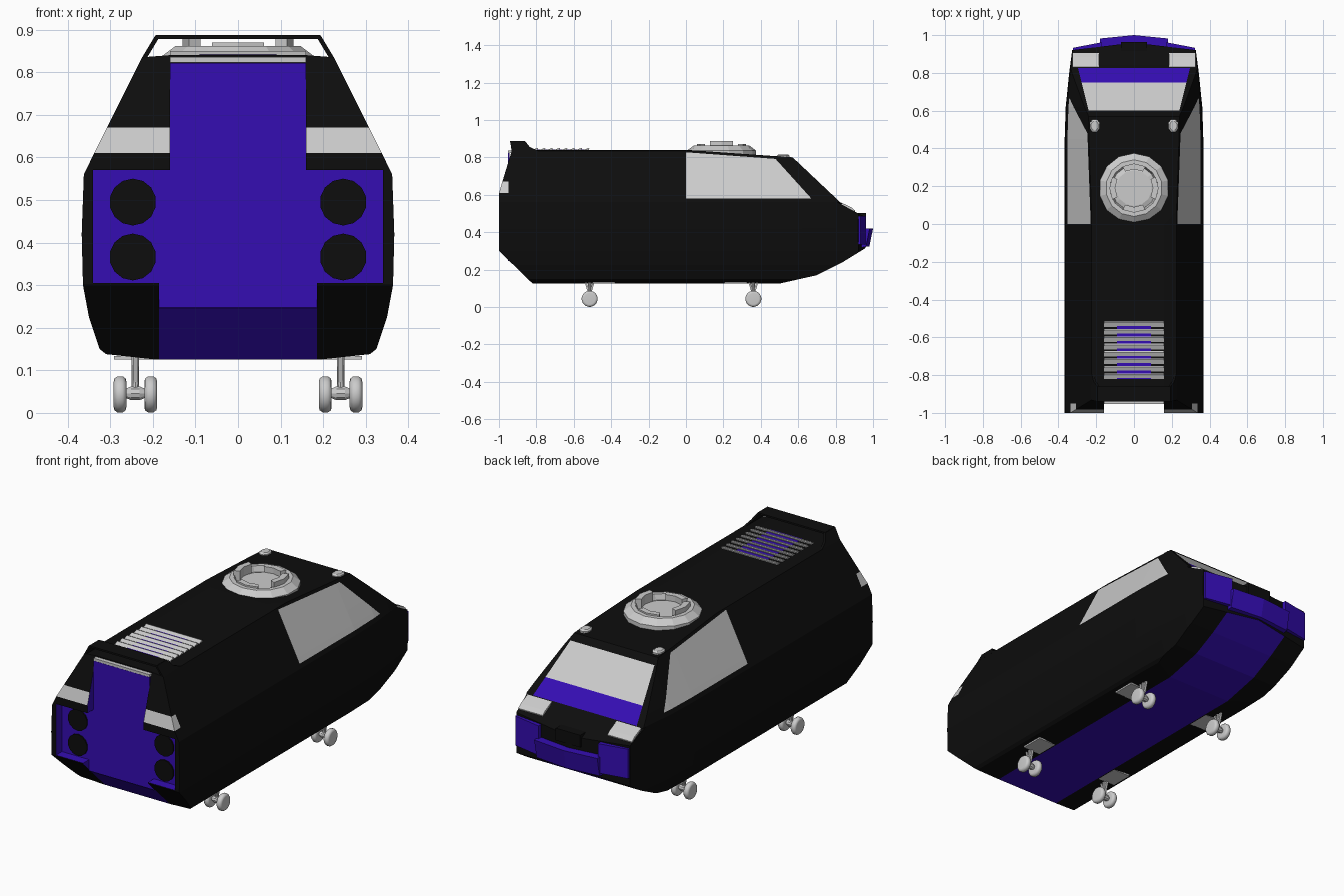
import bpy, bmesh, math
from mathutils import Vector

if "Cube" in bpy.data.objects:
    bpy.data.objects.remove(bpy.data.objects["Cube"])


def material(name, rgb):
    m = bpy.data.materials.new(name)
    m.diffuse_color = (*rgb, 1)
    m.use_nodes = True
    m.node_tree.nodes["Principled BSDF"].inputs["Base Color"].default_value = m.diffuse_color
    return m


BLACK = material("black paint", (0.004, 0.004, 0.004))
PURPLE = material("purple paint", (0.035, 0.004, 0.45))
GREY = material("light grey", (0.6, 0.6, 0.6))
MATS = [BLACK, PURPLE, GREY]


def finish(name, bm, mats):
    bmesh.ops.recalc_face_normals(bm, faces=bm.faces)
    me = bpy.data.meshes.new(name)
    bm.to_mesh(me)
    bm.free()
    for m in mats:
        me.materials.append(m)
    ob = bpy.data.objects.new(name, me)
    bpy.context.collection.objects.link(ob)
    return ob


def prism(name, pts, lo, hi, mat, axis):
    """Extrude a 2D outline along an axis (0 = x, 1 = y, 2 = z)."""
    bm = bmesh.new()
    rings = []
    for d in (lo, hi):
        ring = []
        for a, b in pts:
            c = [a, b]
            c.insert(axis, d)
            ring.append(bm.verts.new(c))
        rings.append(ring)
        bm.faces.new(ring)
    n = len(pts)
    for i in range(n):
        j = (i + 1) % n
        bm.faces.new((rings[0][i], rings[0][j], rings[1][j], rings[1][i]))
    return finish(name, bm, [mat])


def box(name, x, y, z, mat):
    return prism(name, [(x[0], y[0]), (x[1], y[0]), (x[1], y[1]), (x[0], y[1])], z[0], z[1], mat, 2)


def lathe(name, profile, n, loc, mat, rot=(0, 0, 0)):
    """Revolve a closed (radius, height) profile around z."""
    bm = bmesh.new()
    rings = [[bm.verts.new((r * math.cos(t), r * math.sin(t), h)) for r, h in profile]
             for t in (2 * math.pi * (i + 0.5) / n for i in range(n))]
    k = len(profile)
    for i in range(n):
        for j in range(k):
            a, b = rings[i], rings[(i + 1) % n]
            bm.faces.new((a[j], b[j], b[(j + 1) % k], a[(j + 1) % k]))
    bmesh.ops.remove_doubles(bm, verts=bm.verts, dist=1e-5)
    ob = finish(name, bm, [mat])
    ob.location, ob.rotation_euler = loc, rot
    return ob


def hull(name, half, stations, cuts, splits, rule):
    """Loft a mirrored section along y, trim it with planes, then colour faces by rule."""
    sec = half + [(-x, z) for x, z in reversed(half)]
    bm = bmesh.new()
    rings = [[bm.verts.new((x * s, y, z)) for x, z in sec] for y, s in stations]
    for a, b in zip(rings, rings[1:]):
        for i in range(len(sec)):
            j = (i + 1) % len(sec)
            bm.faces.new((a[i], a[j], b[j], b[i]))
    bm.faces.new(rings[0])
    bm.faces.new(rings[-1])
    for co, no in cuts:
        r = bmesh.ops.bisect_plane(bm, geom=bm.verts[:] + bm.edges[:] + bm.faces[:], dist=1e-5,
                                   plane_co=co, plane_no=no, clear_outer=True)
        edges = [e for e in r["geom_cut"] if isinstance(e, bmesh.types.BMEdge)]
        bmesh.ops.edgeloop_fill(bm, edges=[e for e in edges if e.is_boundary])
    for co, no in splits:
        bmesh.ops.bisect_plane(bm, geom=bm.verts[:] + bm.edges[:] + bm.faces[:], dist=1e-5,
                               plane_co=co, plane_no=no)
    bmesh.ops.recalc_face_normals(bm, faces=bm.faces)
    for f in bm.faces:
        f.material_index = rule(f.calc_center_median(), f.normal)
    return finish(name, bm, MATS)


def slope(p, q):
    """Plane through two (y, z) points, normal to the left of p->q."""
    return (0, p[0], p[1]), Vector((0, -(q[1] - p[1]), q[0] - p[0])).normalized()


STATIONS = [(-1, 1), (0.45, 1), (0.62, 0.985), (0.8, 0.935), (0.98, 0.87)]

# Lower hull with purple belly strip
lower = hull(
    "lower_hull",
    [(0.19, 0.125), (0.31, 0.138), (0.325, 0.15), (0.35, 0.225), (0.364, 0.3), (0.367, 0.42), (0.362, 0.56)],
    STATIONS,
    [slope((-0.82, 0.125), (-1, 0.3)), slope((0.7, 0.17), (0.5, 0.125)), slope((0.83, 0.235), (0.7, 0.17)),
     slope((0.96, 0.315), (0.83, 0.235)), slope((0.79, 0.57), (0.95, 0.485)),
     ((0, 0.96, 0), (0.12, 1, 0)), ((0, 0.96, 0), (-0.12, 1, 0))],
    [((s * 0.185, 0, 0), (1, 0, 0)) for s in (1, -1)],
    lambda c, n: 1 if n.z < -0.3 and abs(c.x) < 0.185 else 0)


# Cabin with windows, windscreen and rear lamps
WIN = slope((0.48, 0.79), (0.67, 0.58))
TOP = slope((0, 0.827), (0.57, 0.785))


def cabin_colour(c, n):
    if c.y < -0.95 and 0.61 < c.z < 0.67 and abs(c.x) > 0.16:
        return 2
    if n.y > 0.4 and c.z < 0.79:
        if abs(c.x) < 0.24 + (c.y - 0.6) * 0.25 and 0.6 < c.y < 0.825:
            return 2 if c.y < 0.75 else 1
    if abs(n.x) > 0.4 and c.y > 0 and c.z > 0.58:
        if all((c - Vector(co)).dot(no) < 0 for co, no in (WIN, TOP)):
            return 2
    return 0


cabin = hull(
    "cabin",
    [(0.34, 0.54), (0.362, 0.56), (0.34, 0.605), (0.225, 0.835), (0.16, 0.84)], STATIONS,
    [slope((-1, 0.61), (-0.93, 0.84)), slope((0, 0.84), (0.57, 0.8)), slope((0.57, 0.8), (0.835, 0.55))],
    [WIN, TOP, ((0, 0, 0), (0, 1, 0)), ((0, 0, 0.58), (0, 0, 1)), ((0, 0, 0.61), (0, 0, 1)),
     ((0, 0, 0.67), (0, 0, 1)), ((0, -0.95, 0), (0, 1, 0)), ((0, 0.6, 0), (0, 1, 0)),
     ((0, 0.75, 0), (0, 1, 0)), ((0, 0.825, 0), (0, 1, 0)),
     ((0.24, 0.6, 0), (1, -0.25, 0)), ((-0.24, 0.6, 0), (-1, -0.25, 0)),
     ((0.16, 0, 0), (1, 0, 0)), ((-0.16, 0, 0), (1, 0, 0))],
    cabin_colour)

# Recessed tail: cutters and purple panels
for part, x, z0, z1, p1 in (("wide", 0.34, 0.305, 0.57, 0.57), ("upper", 0.16, 0.5, 0.95, 0.822),
                            ("lower", 0.185, 0.2, 0.4, 0.32)):
    cutter = box(part + "_tail_cutter", (-x, x), (-1.1, -0.945), (z0, z1), PURPLE)
    cutter.hide_render = True
    cutter.hide_viewport = True
    cutter.display_type = "WIRE"
    for body in (lower, cabin):
        mod = body.modifiers.new(part + "_recess", "BOOLEAN")
        mod.operation, mod.solver, mod.object = "DIFFERENCE", "EXACT", cutter
    bottom = 0.247 if part == "lower" else z0
    box(part + "_tail_panel", (-x, x), (-0.951, -0.943), (bottom, p1), PURPLE)
box("tail_top_trim", (-0.16, 0.16), (-0.952, -0.93), (0.823, 0.836), GREY)

# Exhaust ports
for x in (-0.247, 0.247):
    for z in (0.366, 0.495):
        lathe("exhaust_port", [(0, 0), (0.055, 0), (0.055, 0.008), (0, 0.008)], 14,
              (x, -0.95, z), BLACK, (math.pi / 2, 0, 0))

# Rear spoiler hoop: side fins and bridging plate
for s in (1, -1):
    fin = [(-0.932, 0.83), (-0.94, 0.886), (-0.86, 0.886), (-0.835, 0.855), (-0.79, 0.835)]
    ob = prism("spoiler_fin", fin, -0.006, 0.006, BLACK, 0)
    for v in ob.data.vertices:
        v.co.x += s * (0.222 - (v.co.z - 0.83) * 0.6)
box("spoiler_plate", (-0.192, 0.192), (-0.94, -0.86), (0.878, 0.887), BLACK)

# Roof vent with sloping slats
box("vent_base", (-0.09, 0.09), (-0.82, -0.52), (0.835, 0.842), PURPLE)
for i in range(8):
    y = -0.825 + i * 0.0393
    prism("vent_slat", [(y, 0.838), (y + 0.031, 0.838), (y + 0.034, 0.848), (y + 0.028, 0.85)],
          -0.16, 0.16, GREY, 0)

# Roof turret: outer ring, centre disc and inner blocks
TY = 0.19
ring = lathe("turret_ring", [(0.185, 0.815), (0.185, 0.836), (0.15, 0.862), (0.128, 0.862), (0.118, 0.83)],
             14, (0, TY, 0), GREY)
lathe("turret_disc", [(0, 0.82), (0.12, 0.82), (0.12, 0.833), (0.095, 0.842), (0, 0.842)], 14, (0, TY, 0), GREY)
for a in (0, 90, 180, 270):
    arc = [(r * math.cos(math.radians(a + d)), TY + r * math.sin(math.radians(a + d)))
           for r, ds in ((0.13, (-28, 0, 28)), (0.1, (28, 0, -28))) for d in ds]
    prism("turret_block", arc, 0.825, 0.887 if a in (0, 180) else 0.87, GREY, 2)

# Roof lamps, headlamps and nose corners
for s in (1, -1):
    lamp = lathe("roof_lamp", [(0, -0.02), (0.028, -0.02), (0.028, 0.006), (0.02, 0.012), (0, 0.012)], 8,
                 (s * 0.208, 0.52, 0.804), GREY)
    lamp.scale.y = 1.3
    xs = sorted((s * 0.185, s * 0.325))
    prism("headlamp", [(0.825, 0.53), (0.83, 0.558), (0.885, 0.532), (0.905, 0.515), (0.9, 0.49)], *xs, GREY, 0)
    corner = [(s * 0.17, 0.9), (s * 0.325, 0.88), (s * 0.322, 0.933), (s * 0.17, 0.962)]
    prism("nose_corner", corner, 0.335, 0.487, PURPLE, 2)

# Front bumper and hood scoop
bumper = [(-0.18, 0.9), (0.18, 0.9), (0.18, 0.982), (0, 1.0), (-0.18, 0.982)]
ob = prism("front_bumper", bumper, 0.31, 0.42, PURPLE, 2)
for v in ob.data.vertices:
    if v.co.z < 0.35 and v.co.y > 0.95:
        v.co.y -= 0.02
        v.co.z += 0.012
box("hood_scoop", (-0.07, 0.07), (0.87, 0.963), (0.44, 0.503), BLACK)

# Landing gear: twin wheels, axle, struts and bay plates
tyre = [(0, -0.011), (0.03, -0.015), (0.038, -0.013), (0.043, -0.006), (0.043, 0.006),
        (0.038, 0.013), (0.03, 0.015), (0, 0.011)]
for x in (-0.241, 0.241):
    for y in (-0.515, 0.36):
        for dx in (-0.036, 0.036):
            w = lathe("wheel", tyre, 20, (x + dx, y, 0.0435), GREY, (0, math.pi / 2, 0))
            w.data.shade_smooth()
        lathe("axle", [(0, -0.03), (0.008, -0.03), (0.017, -0.01), (0.017, 0.01), (0.008, 0.03), (0, 0.03)],
              10, (x, y, 0.046), GREY, (0, math.pi / 2, 0))
        lathe("strut", [(0, 0), (0.009, 0), (0.009, 0.09), (0, 0.09)], 10, (x, y, 0.046), GREY)
        for d in (-0.022, 0.022):
            prism("brace", [(y - 0.005, 0.06), (y + 0.005, 0.06), (y + d + 0.005, 0.135), (y + d - 0.005, 0.135)],
                  x - 0.006, x + 0.006, GREY, 0)
        yo = y + 0.075 if y < 0 else y - 0.095
        bay = [(x - 0.05, yo - 0.06), (x + 0.05, yo - 0.06), (x + 0.05, yo + 0.06), (x - 0.05, yo + 0.06)]
        prism("gear_bay_plate", bay, 0.125, 0.133, GREY, 2)
